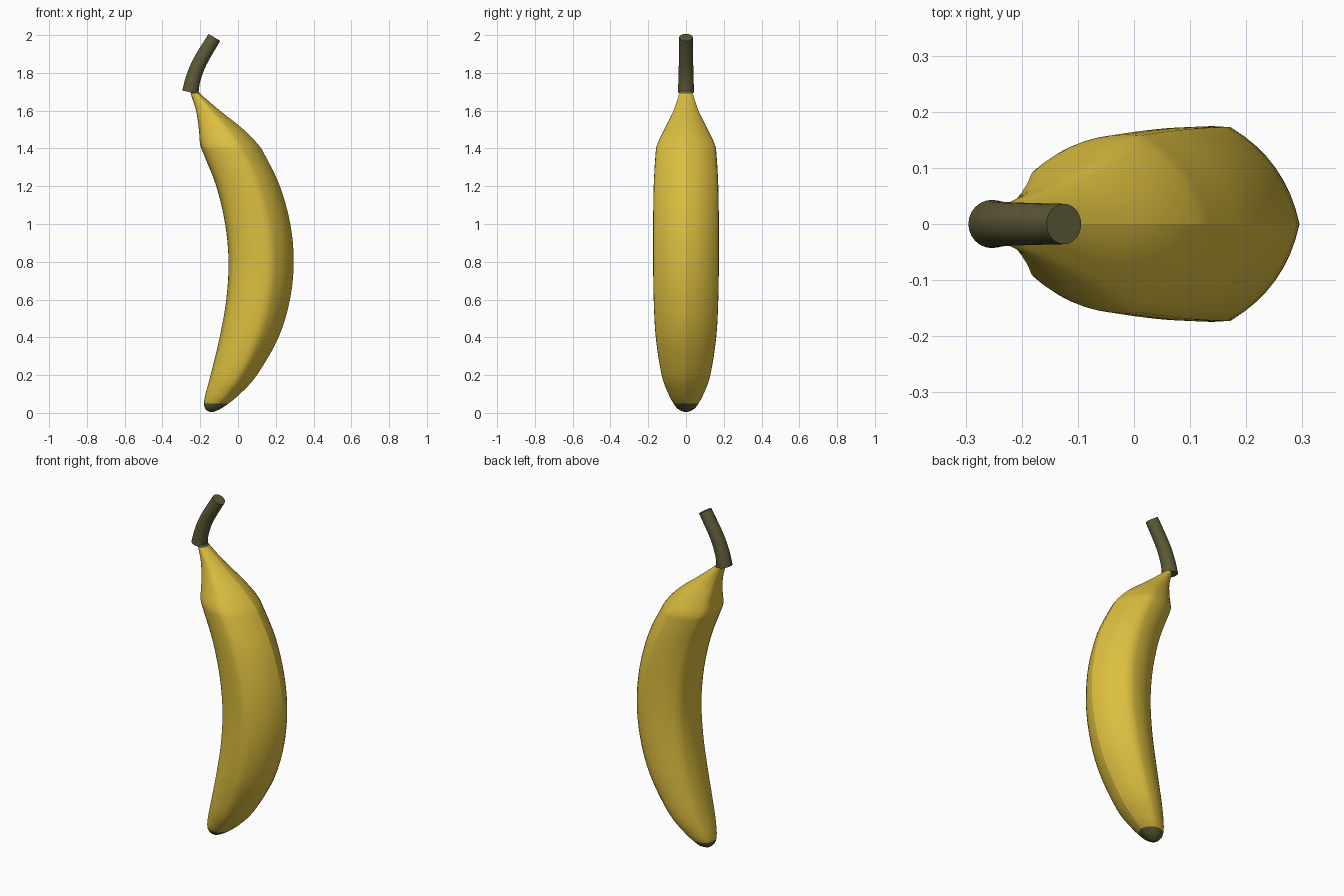
import bpy
import bmesh
from math import sin, cos, pi, tau
from mathutils import Vector

if "Cube" in bpy.data.objects:
    bpy.data.objects.remove(bpy.data.objects["Cube"], do_unlink=True)


def make_material(name, rgb):
    mat = bpy.data.materials.new(name)
    mat.use_nodes = True
    mat.diffuse_color = (*rgb, 1)
    mat.node_tree.nodes["Principled BSDF"].inputs["Base Color"].default_value = (*rgb, 1)
    return mat


yellow = make_material("ripe yellow", (0.72, 0.52, 0.05))
olive = make_material("dark olive", (0.11, 0.1, 0.037))


def spline(rows, steps):
    """Pass a smooth curve through rows of numbers."""
    pts = [Vector(r) for r in rows]
    pts = [pts[0] * 2 - pts[1]] + pts + [pts[-1] * 2 - pts[-2]]
    out = []
    for a, b, c, d in zip(pts, pts[1:], pts[2:], pts[3:]):
        for i in range(steps):
            t = i / steps
            out.append(b + (c - a) * t / 2 + (a * 2 - b * 5 + c * 4 - d) * t * t / 2
                       + (b * 3 - a - c * 3 + d) * t ** 3 / 2)
    return out + [pts[-2]]


def loft(name, rings, materials):
    """Skin a list of closed rings, bottom to top, and cap both ends."""
    bm = bmesh.new()
    loops = [[bm.verts.new(p) for p in ring] for ring in rings]
    n = len(loops[0])
    for low, high in zip(loops, loops[1:]):
        for i in range(n):
            j = (i + 1) % n
            bm.faces.new((low[i], low[j], high[j], high[i])).smooth = True
    bm.faces.new(loops[0][::-1])
    bm.faces.new(loops[-1])
    for end in (loops[0], loops[-1]):
        for i in range(n):
            bm.edges.get((end[i], end[(i + 1) % n])).smooth = False
    mesh = bpy.data.meshes.new(name)
    bm.to_mesh(mesh)
    bm.free()
    for mat in materials:
        mesh.materials.append(mat)
    obj = bpy.data.objects.new(name, mesh)
    bpy.context.collection.objects.link(obj)
    return obj


# Five-ridged section with bulging sides, first ridge on the outer curve
section = []
for side in range(5):
    a, b = (Vector((cos(tau * k / 5), sin(tau * k / 5))) for k in (side, side + 1))
    for step in range(8):
        t = step / 8
        section.append(a.lerp(b, t) + (a + b).normalized() * 0.52 * t * (1 - t))
x_min = min(p.x for p in section)
y_max = max(p.y for p in section)

# Fruit outline: height, inner x, outer x, half depth
outline = [
    (0.005, -0.15, -0.13, 0.01), (0.02, -0.172, -0.095, 0.042),
    (0.05, -0.18, -0.05, 0.066), (0.1, -0.172, 0.01, 0.093),
    (0.2, -0.145, 0.1, 0.129), (0.4, -0.097, 0.215, 0.16),
    (0.6, -0.062, 0.275, 0.171), (0.8, -0.05, 0.295, 0.174),
    (1, -0.068, 0.277, 0.174), (1.2, -0.115, 0.222, 0.171),
    (1.36, -0.178, 0.145, 0.162), (1.42, -0.2, 0.107, 0.153),
    (1.5, -0.207, 0.03, 0.115), (1.6, -0.222, -0.095, 0.066),
    (1.69, -0.25, -0.2, 0.036), (1.71, -0.25, -0.205, 0.034),
]
rings = []
for z, inner, outer, depth in spline(outline, 4):
    scale = (outer - inner) / (1 - x_min)
    rings.append([(inner + (p.x - x_min) * scale, p.y * depth / y_max, z) for p in section])
fruit = loft("banana_fruit", rings, [yellow, olive])

# Dark blossom tip and neck rim
for face in fruit.data.polygons:
    face.material_index = int(not 0.05 < face.center.z < 1.69)

# Crisp outer ridge
n = len(section)
for edge in fruit.data.edges:
    if all(v % n == 0 for v in edge.vertices):
        edge.use_edge_sharp = True

# Curved stem: x, height, radius
path = spline([(-0.253, 1.698, 0.043), (-0.237, 1.77, 0.04),
               (-0.201, 1.86, 0.038), (-0.125, 1.988, 0.036)], 4)
rings = []
for k, (x, z, r) in enumerate(path):
    ahead, behind = path[min(k + 1, len(path) - 1)], path[max(k - 1, 0)]
    along = Vector((ahead[0] - behind[0], 0, ahead[1] - behind[1])).normalized()
    across = Vector((along.z, 0, -along.x))
    rings.append([Vector((x, 0, z)) + across * r * cos(tau * i / 24) + Vector((0, r * sin(tau * i / 24), 0))
                  for i in range(24)])
loft("banana_stem", rings, [olive])
